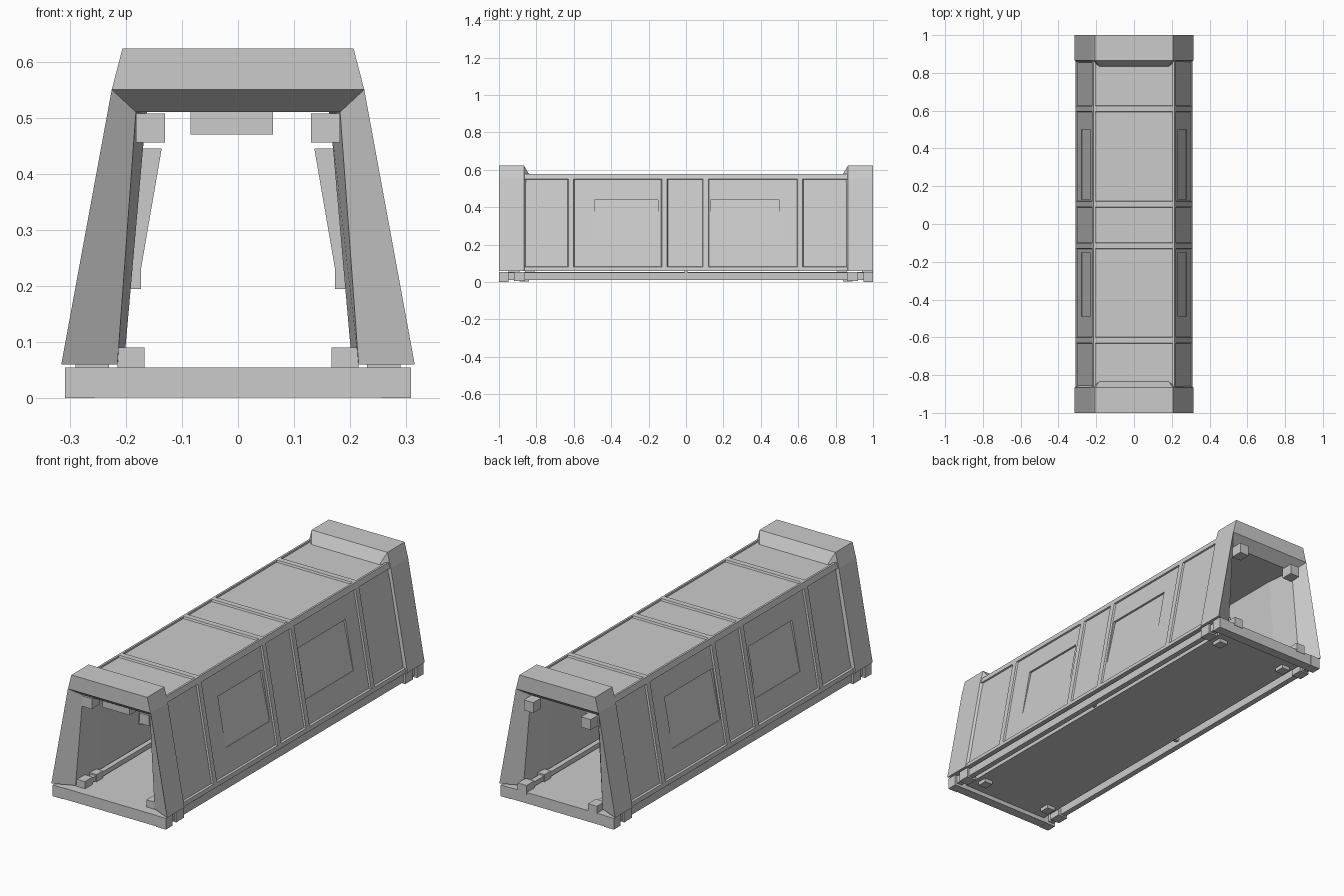
import bpy, bmesh

if "Cube" in bpy.data.objects:
    bpy.data.objects.remove(bpy.data.objects["Cube"])


def finish(bm, name):
    bmesh.ops.remove_doubles(bm, verts=bm.verts, dist=0.0001)
    bmesh.ops.recalc_face_normals(bm, faces=bm.faces)
    me = bpy.data.meshes.new(name)
    bm.to_mesh(me)
    bm.free()
    ob = bpy.data.objects.new(name, me)
    bpy.context.collection.objects.link(ob)
    return ob


def prism(name, pts, y0, y1):
    """Extrude an xz profile along y."""
    bm = bmesh.new()
    a = [bm.verts.new((x, y0, z)) for x, z in pts]
    b = [bm.verts.new((x, y1, z)) for x, z in pts]
    n = len(pts)
    bm.faces.new(a)
    bm.faces.new(b)
    for i in range(n):
        j = (i + 1) % n
        bm.faces.new((a[i], a[j], b[j], b[i]))
    return finish(bm, name)


def pair(name, pts, y0, y1):
    """The same prism on the left and right."""
    return [prism(f"{name}_{side}", [(s * x, z) for x, z in pts], y0, y1)
            for s, side in ((1, "right"), (-1, "left"))]


def rect(x0, x1, z0, z1):
    return [(x0, z0), (x1, z0), (x1, z1), (x0, z1)]


def arch(name, sections):
    """Closed loop of arch half profiles; y is one value or one per point."""
    bm = bmesh.new()
    rows = []
    for y, half in sections:
        ys = y if isinstance(y, tuple) else (y,) * len(half)
        pts = [(x, yy, z) for (x, z), yy in zip(half, ys)]
        pts += [(-x, yy, z) for x, yy, z in reversed(pts)]
        rows.append([bm.verts.new(p) for p in pts])
    for k in range(len(rows)):
        p, q = rows[k], rows[(k + 1) % len(rows)]
        for i in range(len(p) - 1):
            bm.faces.new((p[i], p[i + 1], q[i + 1], q[i]))
    bm.faces.new([r[0] for r in rows])
    bm.faces.new([r[-1] for r in rows])
    return finish(bm, name)


# hollow body, slightly recessed behind the ribs
core = [(0.302, 0.062), (0.214, 0.55), (0.208, 0.569)]
inner = [(0.203, 0.062), (0.164, 0.505), (0.162, 0.51)]
body = arch("tunnel_body", [(-0.88, core), (0.88, core), (0.80, inner), (-0.80, inner)])

# shallow window recesses, deepest at the top, with housings on the inside
for y0, y1 in ((-0.49, -0.15), (0.13, 0.50)):
    wedge = [(0.33, 0.44), (0.2235, 0.44), (0.2755, 0.2), (0.33, 0.2)]
    for cutter in pair("window_cutter", wedge, y0, y1):
        mod = body.modifiers.new("window", 'BOOLEAN')
        mod.object = cutter
        mod.solver = 'EXACT'
        cutter.hide_render = True
        bpy.context.view_layer.objects.active = body
        bpy.ops.object.modifier_apply(modifier=mod.name)
        bpy.data.objects.remove(cutter)
    pair("window_housing", [(0.175, 0.445), (0.136, 0.445), (0.173, 0.23),
                            (0.173, 0.195), (0.2, 0.195)], y0 - 0.01, y1 + 0.01)

# raised ribs with sloped sides across walls and roof
rib = [(0.31, 0.06), (0.222, 0.55), (0.215, 0.578)]
rib_in = [(0.295, 0.06), (0.207, 0.55), (0.2, 0.56)]
for c in (-0.615, -0.115, 0.105, 0.61):
    arch("body_rib", [(c - 0.014, rib), (c + 0.014, rib),
                      (c + 0.021, rib_in), (c - 0.021, rib_in)])

# sill and roof edge bars
pair("sill_bar", [(0.31, 0.06), (0.3065, 0.08), (0.29, 0.088), (0.29, 0.06)], -0.88, 0.88)
pair("roof_edge_bar", [(0.222, 0.55), (0.215, 0.578), (0.205, 0.578), (0.205, 0.545)], -0.88, 0.88)

# flared end frames with a raised hood and sloped jamb faces
outer = [(0.315, 0.06), (0.225, 0.55), (0.206, 0.623)]
mouth = [(0.315, 0.06), (0.225, 0.55), (0.225, 0.55)]
throat = [(0.215, 0.06), (0.182, 0.51), (0.18, 0.51)]
for s, side in ((-1, "front"), (1, "back")):
    arch(f"{side}_end_frame", [(s * 0.866, outer), (s * 1.0, outer), (s * 1.0, mouth),
                               ((s * 0.955, s * 0.945, s * 0.945), throat), (s * 0.80, inner)])

# floor plate, outer rails and their brackets
prism("floor_plate", rect(-0.24, 0.24, 0.022, 0.054), -0.97, 0.97)
pair("outer_rail", rect(0.27, 0.298, 0.012, 0.05), -0.96, 0.96)
pair("rail_bracket", rect(0.23, 0.29, 0.03, 0.062), -0.008, 0.008)
pair("inner_rail", rect(0.17, 0.195, 0.06, 0.083), -0.93, 0.96)

# threshold beams, corner blocks and rail end blocks at each end
for s, side in ((-1, "front"), (1, "back")):
    prism(f"{side}_threshold", rect(-0.26, 0.26, 0.001, 0.055), s * 0.95, s * 0.998)
    pair(f"{side}_corner_block", rect(0.255, 0.308, 0.0, 0.055), s * 0.95, s * 1.0)
    pair(f"{side}_foot_block", rect(0.255, 0.308, 0.005, 0.055), s * 0.86, s * 0.92)
    pair(f"{side}_under_block", rect(0.17, 0.215, 0.004, 0.03), s * 0.84, s * 0.89)
    pair(f"{side}_inner_block", rect(0.167, 0.215, 0.045, 0.09), s * 0.81, s * 0.86)

# rail end blocks low and high at each opening
for y0, y1, side in ((-0.95, -0.89, "front"), (0.94, 1.0, "back")):
    pair(f"{side}_rail_block", rect(0.167, 0.215, 0.045, 0.09), y0, y1)
    pair(f"{side}_upper_block", rect(0.13, 0.182, 0.456, 0.507), y0, y1)

# ceiling fixture near the front
prism("ceiling_box", rect(-0.085, 0.062, 0.47, 0.515), -0.93, -0.5)
